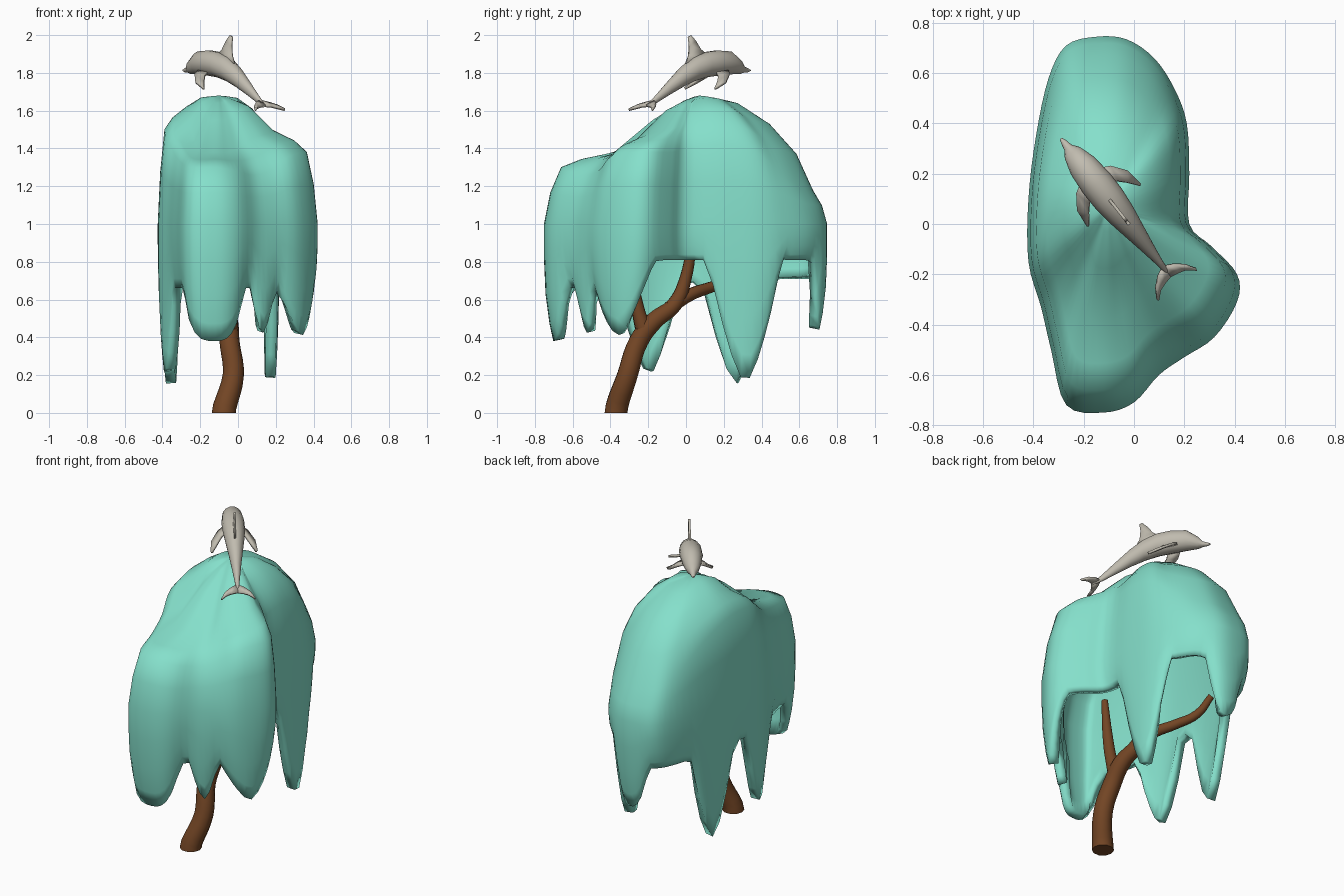
import bpy, bmesh, math
from mathutils import Vector

if "Cube" in bpy.data.objects:
    bpy.data.objects.remove(bpy.data.objects["Cube"])


def material(name, rgb):
    m = bpy.data.materials.new(name)
    m.diffuse_color = (*rgb, 1)
    m.use_nodes = True
    m.node_tree.nodes["Principled BSDF"].inputs["Base Color"].default_value = m.diffuse_color
    return m


GREEN = material("leaf_green", (0.235, 0.745, 0.60))
BROWN = material("bark_brown", (0.17, 0.06, 0.018))
GREY = material("dolphin_grey", (0.53, 0.50, 0.43))


def add_mesh(name, verts, faces, mat, angle=50):
    me = bpy.data.meshes.new(name)
    me.from_pydata(verts, [], faces)
    me.materials.append(mat)
    ob = bpy.data.objects.new(name, me)
    bpy.context.collection.objects.link(ob)
    smooth(ob, angle)
    return ob


def smooth(ob, angle):
    bpy.ops.object.select_all(action='DESELECT')
    ob.select_set(True)
    bpy.context.view_layer.objects.active = ob
    bpy.ops.object.shade_smooth_by_angle(angle=math.radians(angle))


def catmull(a, b, c, d, t):
    return [0.5 * (2 * q + (r - p) * t + (2 * p - 5 * q + 4 * r - s) * t * t
                   + (3 * q - p - 3 * r + s) * t ** 3) for p, q, r, s in zip(a, b, c, d)]


# Canopy: plan outline (x, y) with mid-slope and shoulder heights
outline = [
    (-.12, -.75, 1.38, 1.30), (0, -.71, 1.38, 1.28), (.10, -.60, 1.41, 1.26),
    (.20, -.53, 1.45, 1.28), (.32, -.45, 1.47, 1.36), (.41, -.31, 1.49, 1.38),
    (.41, -.20, 1.50, 1.38), (.31, -.09, 1.53, 1.38), (.22, 0, 1.58, 1.40),
    (.22, .20, 1.61, 1.42), (.21, .40, 1.60, 1.38), (.16, .54, 1.56, 1.28),
    (.08, .66, 1.54, 1.20), (-.03, .735, 1.53, 1.18), (-.15, .745, 1.53, 1.18),
    (-.27, .71, 1.53, 1.20), (-.34, .58, 1.56, 1.28), (-.39, .35, 1.60, 1.42),
    (-.42, .10, 1.62, 1.50), (-.42, -.15, 1.58, 1.48), (-.37, -.33, 1.50, 1.38),
    (-.33, -.50, 1.43, 1.33), (-.27, -.72, 1.38, 1.30)]
# Hanging tongues: x, y, tip height, half width, bluntness
tongues = [(-.13, -.75, .38, .19, 3.2), (.15, -.57, .42, .09, 1.6), (.37, -.39, .41, .21, 1.5),
           (.215, .33, .16, .22, 1.5), (-.10, .75, .44, .13, 2.6), (-.40, .28, .15, .20, 1.5),
           (-.42, -.22, .20, .19, 1.5)]


def hem(x, y):
    gap = 0.66 + 0.14 * min(1, max(0, (y + .6) / .35)) * min(1, max(0, (x + .15) / .3))
    gap += 0.05 * min(1, max(0, (y + .2) / .4))
    low = min(gap, .81)
    for tx, ty, tip, w, blunt in tongues:
        d = math.hypot(x - tx, y - ty) / w
        if d < 1:
            low = min(low, gap - (gap - tip) * (1 - d ** blunt))
    return low


STEP, n = 4, len(outline)
columns = [catmull(*(outline[(i + k) % n] for k in (-1, 0, 1, 2)), j / STEP)
           for i in range(n) for j in range(STEP)]
cx, cy, top = -.10, .07, 1.68
N = len(columns)
verts = [(cx, cy, top)]
RINGS = 11
rings = [[] for _ in range(RINGS)]
for x, y, mid, sh in columns:
    h, drop = hem(x, y), top - mid
    f = .1 + 1.1 * drop
    profile = [(.12, top - drop * f * .3), (.3, top - drop * f), (.55, mid),
               (.76, mid + (sh - mid) * .45), (.89, sh), (.96, sh + (1.0 - sh) * .45), (1, 1.0),
               (1, 1 + (h - 1) * .3), (.99, 1 + (h - 1) * .6), (.965, 1 + (h - 1) * .85), (.94, h)]
    for ring, (s, z) in zip(rings, profile):
        ring.append((cx + (x - cx) * s, cy + (y - cy) * s, z))
for ring in rings:
    verts += ring
faces = [(0, 1 + i, 1 + (i + 1) % N) for i in range(N)]
for r in range(RINGS - 1):
    a, b = 1 + r * N, 1 + (r + 1) * N
    faces += [(a + i, b + i, b + (i + 1) % N, a + (i + 1) % N) for i in range(N)]
canopy = add_mesh("canopy", verts, faces, GREEN)
sol = canopy.modifiers.new("thickness", 'SOLIDIFY')
sol.thickness, sol.offset = 0.055, -1


# Trunk and branches: points are x, y, z, radius
def limb(name, points):
    cu = bpy.data.curves.new(name, 'CURVE')
    cu.dimensions = '3D'
    cu.bevel_depth, cu.bevel_resolution, cu.resolution_u = 1, 3, 5
    cu.use_fill_caps = True
    sp = cu.splines.new('BEZIER')
    sp.bezier_points.add(len(points) - 1)
    for bp, (x, y, z, r) in zip(sp.bezier_points, points):
        bp.co, bp.radius = (x, y, z), r
        bp.handle_left_type = bp.handle_right_type = 'AUTO'
    if points[0][2] == 0:  # flat foot on the ground
        bp = sp.bezier_points[0]
        bp.handle_left_type = bp.handle_right_type = 'FREE'
        bp.handle_left = bp.co - Vector((0, 0, .05))
        bp.handle_right = bp.co + Vector((0, 0, .05))
    cu.materials.append(BROWN)
    ob = bpy.data.objects.new(name, cu)
    bpy.context.collection.objects.link(ob)
    bpy.ops.object.select_all(action='DESELECT')
    ob.select_set(True)
    bpy.context.view_layer.objects.active = ob
    bpy.ops.object.convert(target='MESH')
    smooth(bpy.context.object, 50)


limb("trunk", [(-.075, -.37, 0, .064), (-.025, -.31, .2, .056), (-.045, -.25, .38, .053),
               (-.05, -.17, .485, .05), (-.08, -.06, .575, .042), (-.10, .0, .72, .032),
               (-.10, .03, .9, .026), (-.1, .06, 1.15, .015)])
limb("back_branch", [(-.07, -.09, .555, .036), (-.12, .02, .625, .034), (-.2, .13, .665, .03),
                     (-.27, .25, .71, .026), (-.3, .34, .8, .02)])
limb("front_branch", [(-.045, -.22, .43, .046), (-.04, -.25, .53, .036), (-.04, -.28, .68, .032),
                      (-.03, -.30, .95, .02)])

# Dolphin: local frame u along the body, w sideways
HEAD, SIDE, ORIGIN = Vector((-.62, .78, 0)), Vector((.78, .62, 0)), Vector((-.1, .1, 0))


def dolphin_point(u, w, z):
    return ORIGIN + HEAD * u + SIDE * w + Vector((0, 0, z))


stations = [(.308, 1.813, .004, .005), (.29, 1.814, .011, .012), (.262, 1.818, .017, .018),
            (.235, 1.831, .037, .038), (.17, 1.853, .062, .058), (.08, 1.852, .068, .067),
            (0, 1.843, .068, .066), (-.08, 1.818, .064, .057), (-.16, 1.776, .054, .043),
            (-.25, 1.717, .037, .027), (-.33, 1.662, .022, .014), (-.375, 1.634, .010, .010)]
SEG, verts, faces = 14, [], []
for u, z, hz, hw in stations:
    for k in range(SEG):
        a = 2 * math.pi * k / SEG
        verts.append(dolphin_point(u, hw * math.cos(a), z + hz * math.sin(a)))
for r in range(len(stations) - 1):
    a, b = r * SEG, (r + 1) * SEG
    faces += [(a + k, a + (k + 1) % SEG, b + (k + 1) % SEG, b + k) for k in range(SEG)]
last = (len(stations) - 1) * SEG
faces += [tuple(range(SEG))[::-1], tuple(range(last, last + SEG))]
body = add_mesh("dolphin_body", verts, faces, GREY)
bm = bmesh.new()
bm.from_mesh(body.data)
bmesh.ops.recalc_face_normals(bm, faces=bm.faces)
bm.to_mesh(body.data)
bm.free()


# Fins: strips between a leading and a trailing edge, given thickness
def fin(name, lead, trail, side=1, thick=.014):
    pts = [dolphin_point(u, w * side, z) for u, w, z in lead + trail]
    m = len(lead)
    quads = [(i, i + 1, m + i + 1, m + i) for i in range(m - 1)]
    ob = add_mesh(name, pts, quads, GREY)
    s = ob.modifiers.new("thickness", 'SOLIDIFY')
    s.thickness, s.offset = thick, 0


fin("dorsal_fin", [(.03, 0, 1.885), (-.03, 0, 1.925), (-.065, 0, 1.97), (-.095, 0, 1.998)],
    [(-.13, 0, 1.85), (-.11, 0, 1.89), (-.105, 0, 1.945), (-.112, 0, 1.99)], 1, .012)
for label, s in (("right", 1), ("left", -1)):
    fin(label + "_flipper", [(.13, .03, 1.82), (.10, .085, 1.79), (.045, .125, 1.75), (-.03, .135, 1.718)],
        [(.05, .03, 1.81), (.035, .07, 1.785), (.005, .098, 1.75), (-.035, .128, 1.718)], s)
    fin(label + "_fluke", [(-.345, 0, 1.652), (-.365, .04, 1.642), (-.395, .075, 1.628), (-.435, .1, 1.606)],
        [(-.395, 0, 1.625), (-.402, .035, 1.622), (-.412, .065, 1.615), (-.44, .097, 1.604)], s)
